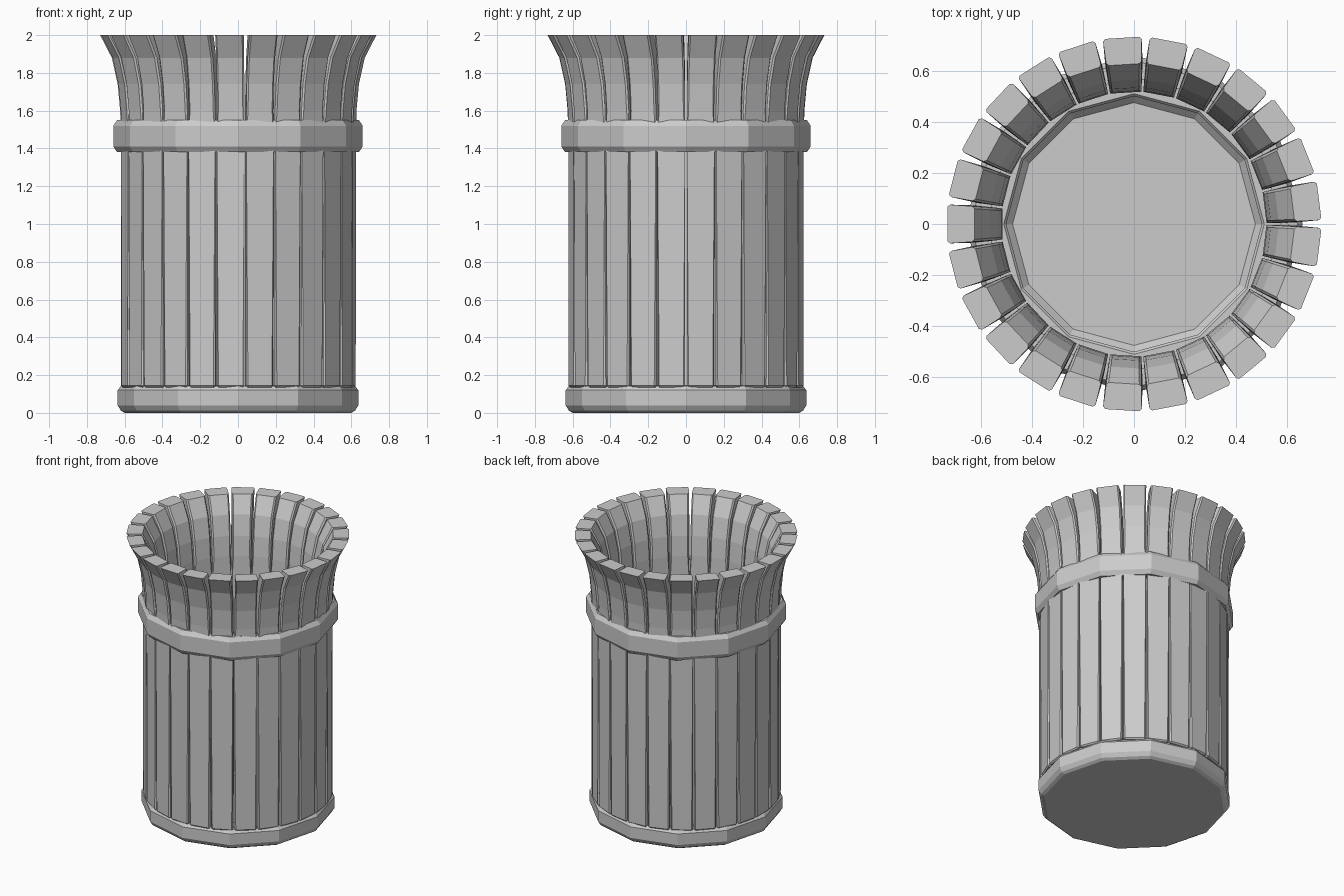
import bpy, bmesh, math
from mathutils import Matrix

if "Cube" in bpy.data.objects:
    bpy.data.objects.remove(bpy.data.objects["Cube"])

SLATS = 25
SIDES = 12


def finish(name, bm):
    bmesh.ops.recalc_face_normals(bm, faces=bm.faces)
    mesh = bpy.data.meshes.new(name)
    bm.to_mesh(mesh)
    bm.free()
    ob = bpy.data.objects.new(name, mesh)
    bpy.context.collection.objects.link(ob)
    return ob


def lathe(name, profile, closed):
    """Turn an (r, z) profile into a 12-sided ring; open profiles get capped ends."""
    bm = bmesh.new()
    rings = []
    for r, z in profile:
        rings.append([bm.verts.new((r * math.cos(2 * math.pi * i / SIDES),
                                    r * math.sin(2 * math.pi * i / SIDES), z))
                      for i in range(SIDES)])
    pairs = list(zip(rings, rings[1:]))
    if closed:
        pairs.append((rings[-1], rings[0]))
    for a, b in pairs:
        for i in range(SIDES):
            j = (i + 1) % SIDES
            bm.faces.new((a[i], a[j], b[j], b[i]))
    if not closed:
        bm.faces.new(rings[0])
        bm.faces.new(rings[-1])
    return finish(name, bm)


# One flared slat: (z, outer radius, inner radius, outer width, inner width)
stations = [(0.135, 0.62, 0.515, 0.147, 0.122),
            (1.46, 0.62, 0.515, 0.147, 0.122),
            (1.60, 0.624, 0.519, 0.147, 0.123),
            (1.74, 0.637, 0.532, 0.148, 0.125),
            (1.88, 0.668, 0.563, 0.150, 0.129),
            (2.00, 0.73, 0.625, 0.153, 0.138)]


def add_slat(bm, angle):
    rows = [[bm.verts.new(p) for p in ((ro, -wo / 2, z), (ro, wo / 2, z),
                                       (ri, wi / 2, z), (ri, -wi / 2, z))]
            for z, ro, ri, wo, wi in stations]
    for a, b in zip(rows, rows[1:]):
        for i in range(4):
            j = (i + 1) % 4
            bm.faces.new((a[i], a[j], b[j], b[i]))
    bm.faces.new(rows[0][::-1])
    bm.faces.new(rows[-1])
    # chamfer the long corners and the foot, leaving the top flat
    edges = {bm.edges.get((a[i], b[i])) for a, b in zip(rows, rows[1:]) for i in range(4)}
    edges |= {bm.edges.get((rows[0][i], rows[0][(i + 1) % 4])) for i in range(4)}
    bmesh.ops.bevel(bm, geom=list(edges), offset=0.009, segments=1,
                    affect='EDGES', profile=0.5)
    bmesh.ops.rotate(bm, verts=bm.verts, cent=(0, 0, 0),
                     matrix=Matrix.Rotation(angle, 3, 'Z'))


# Ring of slats, with a gap facing +x
for k in range(SLATS):
    bm = bmesh.new()
    add_slat(bm, (k + 0.5) * 2 * math.pi / SLATS)
    finish(f"slat_{k + 1:02d}", bm)

# Chamfered band around the slats
lathe("upper_band", [(0.575, 1.38), (0.64, 1.38), (0.66, 1.41),
                     (0.66, 1.52), (0.64, 1.55), (0.575, 1.55)], True)

# Shallow base cup
lathe("base", [(0.60, 0.0), (0.62, 0.012), (0.637, 0.04), (0.637, 0.12), (0.62, 0.142),
               (0.51, 0.142), (0.50, 0.13), (0.50, 0.06), (0.475, 0.035)], False)
